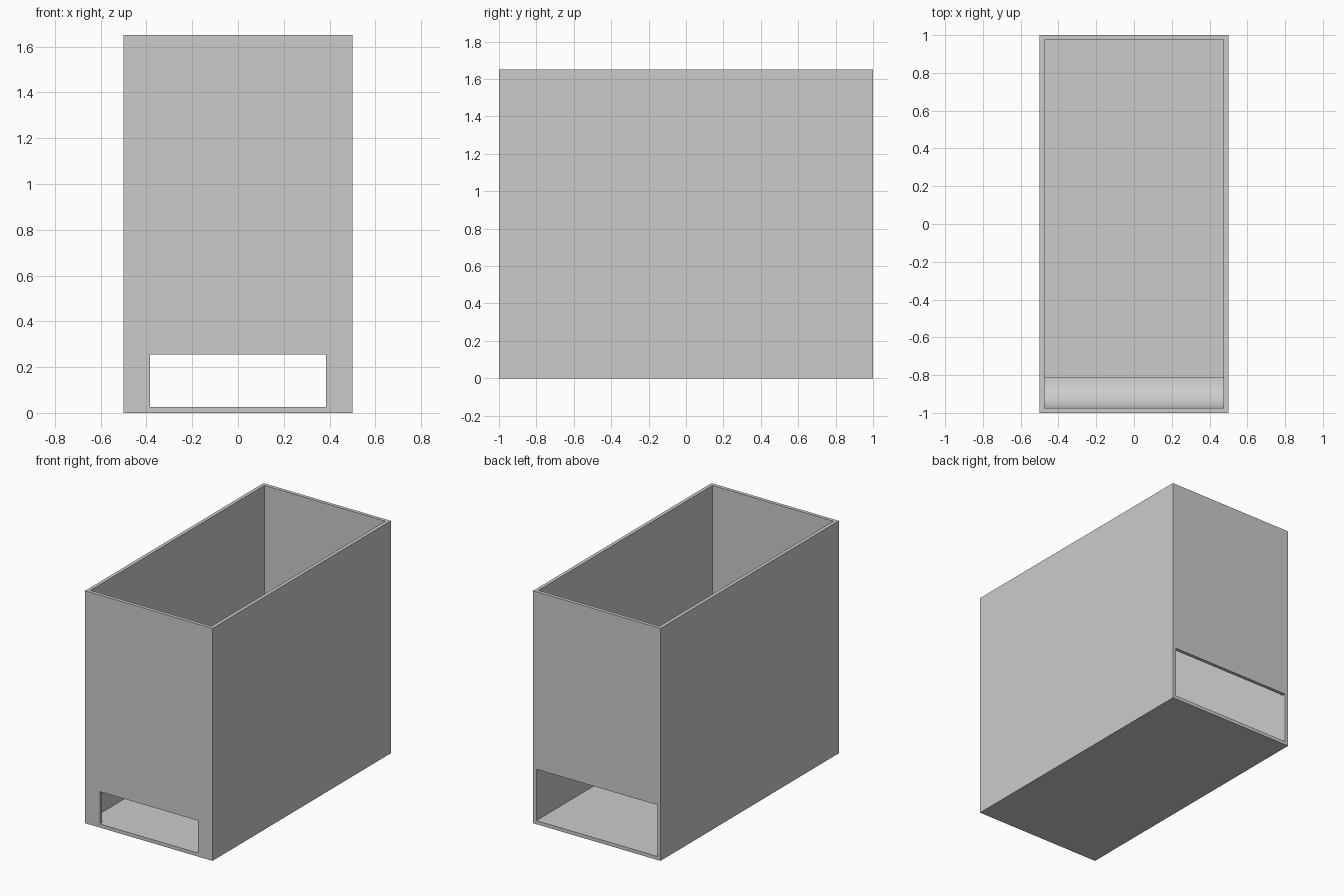
import bpy, bmesh, math

cube = bpy.data.objects.get("Cube")
if cube:
    bpy.data.objects.remove(cube, do_unlink=True)

WIDTH, LENGTH, HEIGHT, WALL = 1.0, 2.0, 1.65, 0.025
IN_X, IN_Y = WIDTH / 2 - WALL, LENGTH / 2 - WALL
SLOT_TOP, BACK_TOP = 0.255, 0.39

grey = bpy.data.materials.new("plain grey")
grey.use_nodes = True
colour = (0.6, 0.6, 0.6, 1)
grey.diffuse_color = colour
grey.node_tree.nodes["Principled BSDF"].inputs["Base Color"].default_value = colour


def finish(name, bm):
    bmesh.ops.recalc_face_normals(bm, faces=bm.faces)
    mesh = bpy.data.meshes.new(name)
    bm.to_mesh(mesh)
    bm.free()
    mesh.materials.append(grey)
    obj = bpy.data.objects.new(name, mesh)
    bpy.context.scene.collection.objects.link(obj)
    return obj


def box(name, low, high):
    bm = bmesh.new()
    bmesh.ops.create_cube(bm, size=1)
    for v in bm.verts:
        v.co = [h if c > 0 else l for c, l, h in zip(v.co, low, high)]
    return finish(name, bm)


def select_only(obj):
    bpy.ops.object.select_all(action="DESELECT")
    obj.select_set(True)
    bpy.context.view_layer.objects.active = obj


def cut(target, low, high):
    cutter = box("cutter", low, high)
    cutter.hide_render = True
    mod = target.modifiers.new("cut", "BOOLEAN")
    mod.operation, mod.solver, mod.object = "DIFFERENCE", "EXACT", cutter
    select_only(target)
    bpy.ops.object.modifier_apply(modifier=mod.name)
    bpy.data.objects.remove(cutter, do_unlink=True)


# Open-topped bin with a narrow front slot and a full-width back opening
shell = box("bin_shell", (-WIDTH / 2, -LENGTH / 2, 0), (WIDTH / 2, LENGTH / 2, HEIGHT))
cut(shell, (-IN_X, -IN_Y, WALL), (IN_X, IN_Y, HEIGHT + 0.1))
cut(shell, (-0.385, -LENGTH / 2 - 0.1, WALL), (0.385, -IN_Y + 0.1, SLOT_TOP))
cut(shell, (-IN_X, IN_Y - 0.1, WALL), (IN_X, LENGTH / 2 + 0.1, BACK_TOP))

# Concave deflector inside the front wall, just above the slot
RADIUS = 0.165
edge_y, arc_z = -IN_Y + RADIUS, SLOT_TOP + WALL + RADIUS
profile = [(-IN_Y, SLOT_TOP), (edge_y, SLOT_TOP)]
STEPS = 16
for i in range(STEPS + 1):
    a = math.pi / 2 * i / STEPS
    profile.append((edge_y - RADIUS * math.sin(a), arc_z - RADIUS * math.cos(a)))
bm = bmesh.new()
face = bm.faces.new([bm.verts.new((-IN_X, y, z)) for y, z in profile])
side = bmesh.ops.extrude_face_region(bm, geom=[face])
bmesh.ops.translate(bm, vec=(2 * IN_X, 0, 0),
                    verts=[g for g in side["geom"] if isinstance(g, bmesh.types.BMVert)])
deflector = finish("front_deflector", bm)
select_only(deflector)
bpy.ops.object.shade_smooth_by_angle(angle=math.radians(30))
